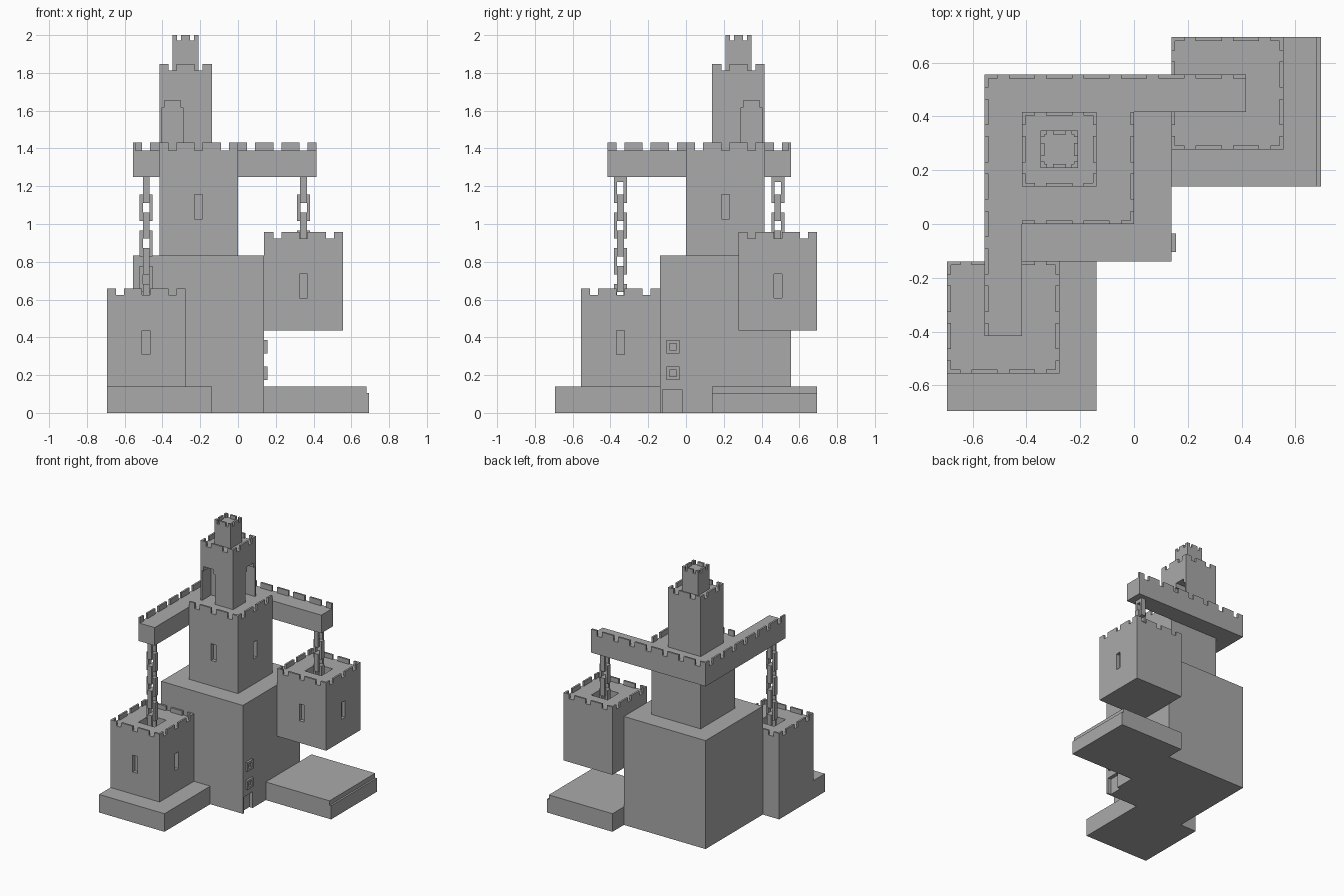
import bpy
import bmesh
from mathutils import Vector

U = 1 / 72  # one building unit; the castle is 144 units tall

if "Cube" in bpy.data.objects:
    bpy.data.objects.remove(bpy.data.objects["Cube"], do_unlink=True)

stone = bpy.data.materials.new("grey stone")
stone.use_nodes = True
GREY = (0.4, 0.4, 0.4, 1)
stone.diffuse_color = GREY
stone.node_tree.nodes["Principled BSDF"].inputs["Base Color"].default_value = GREY


def boxes(name, spans):
    """One object made of axis-aligned boxes, each a pair of corners in units."""
    bm = bmesh.new()
    for lo, hi in spans:
        lo, hi = Vector(lo) * U, Vector(hi) * U
        for v in bmesh.ops.create_cube(bm, size=1)["verts"]:
            v.co = (lo + hi) / 2 + v.co * (hi - lo)
    mesh = bpy.data.meshes.new(name)
    bm.to_mesh(mesh)
    bm.free()
    mesh.materials.append(stone)
    obj = bpy.data.objects.new(name, mesh)
    bpy.context.collection.objects.link(obj)
    return obj


def carve(obj, spans):
    """Cut box-shaped recesses out of an object."""
    for lo, hi in spans:
        cutter = boxes("cutter", [(lo, hi)])
        cutter.hide_render = True
        mod = obj.modifiers.new("recess", "BOOLEAN")
        mod.operation, mod.solver, mod.object = "DIFFERENCE", "EXACT", cutter
        bpy.context.view_layer.objects.active = obj
        bpy.ops.object.modifier_apply(modifier=mod.name)
        bpy.data.objects.remove(cutter, do_unlink=True)


def teeth(start, end, period, gap):
    """Intervals of a battlement with one gap in the middle of each period."""
    pieces, a = [], start
    for i in range(round((end - start) / period)):
        middle = start + (i + 0.5) * period
        pieces.append((a, middle - gap / 2))
        a = middle + gap / 2
    return pieces + [(a, end)]


def battlement(name, x, y, z, height, sides, period=10, gap=3):
    """Thin merlons along the chosen sides of a rectangle."""
    spans = []
    for side in sides:
        if side in ("front", "back"):
            b = y[0] if side == "front" else y[1] - 1
            spans += [((p, b, z), (q, b + 1, z + height))
                      for p, q in teeth(*x, period, gap)]
        else:
            a = x[0] if side == "right" else x[1] - 1
            spans += [((a, p, z), (a + 1, q, z + height))
                      for p, q in teeth(*y, period, gap)]
    boxes(name, spans)


ALL = ("front", "back", "left", "right")


def slit_windows(x, y, z, height):
    """Recesses for slit windows in the front and left walls."""
    cx, cy = sum(x) / 2, sum(y) / 2
    return [((cx - 1.5, y[0] - 1, z), (cx + 1.5, y[0] + 2, z + height)),
            ((x[1] - 2, cy - 1.5, z), (x[1] + 1, cy + 1.5, z + height))]


# Main block with a small door
main = boxes("main_block", [((-40, -10, 0), (10, 40, 60))])
carve(main, [((8, -9, -1), (11, -1.5, 9))])

# Framed small windows above the door
for label, z in (("lower", 12.6), ("upper", 22.7)):
    frame = boxes(label + "_window_frame", [((9, -7.5, z), (11.2, -2.5, z + 5))])
    carve(frame, [((10.1, -6.3, z + 1.2), (12, -3.7, z + 3.8))])

# Ground platforms
boxes("right_platform", [((-50, -50, 0), (-10, -10, 10))])
boxes("left_platform", [((10, 10, 0), (49, 50, 10)), ((49, 10, 0), (50, 50, 7.5))])

# Keep
keep_x, keep_y = (-30, 0), (0, 30)
keep = boxes("keep", [((-30, 0, 60), (0, 30, 100))])
carve(keep, slit_windows(keep_x, keep_y, 74, 9.3))
battlement("keep_battlement", keep_x, keep_y, 100, 3, ("front", "left"))

# Beams carrying the hanging towers
boxes("back_beam", [((-40, 30, 90), (30, 40, 100))])
boxes("side_beam", [((-40, -30, 90), (-30, 30, 100))])
battlement("back_beam_battlement", (-40, 30), (30, 40), 100, 3, ("back",))
battlement("side_beam_battlement", (-40, -30), (-30, 40), 100, 3, ("right",))

# Upper tower with two stepped-arch doorways
upper = boxes("upper_tower", [((-30, 10, 100), (-10, 30, 130.5))])
for inset, top in ((0, 116.5), (1, 119)):
    a, b = 21 + inset, 29 - inset
    carve(upper, [((-b, 9, 100), (-a, 18, top)),
                  ((-18, a, 100), (-9, b, top))])
battlement("upper_tower_battlement", (-30, -10), (10, 30), 130.5, 2.5, ALL)

# Top turret
boxes("turret", [((-25, 15, 130.5), (-15, 25, 142))])
battlement("turret_battlement", (-25, -15), (15, 25), 142, 2, ALL, 5, 1.5)


def hanging_tower(name, cx, cy, z, links):
    """Square tower with a shaft in its roof and a chain up to the beam."""
    x, y = (cx - 15, cx + 15), (cy - 15, cy + 15)
    top = z + 35
    body = boxes(name, [((x[0], y[0], z), (x[1], y[1], top))])
    carve(body, slit_windows(x, y, z + 12.2, 9.3)
          + [((cx - 5, cy - 5, top - 7), (cx + 5, cy + 5, top + 1))])
    battlement(name + "_battlement", x, y, top, 2.5, ALL)
    # Links alternate between the two upright planes
    for i in range(links):
        hi = 90 - 6.8 * i
        lo = hi - 10
        bars = [(-2.5, -1.25, lo, hi), (1.25, 2.5, lo, hi),
                (-1.25, 1.25, lo, lo + 2), (-1.25, 1.25, hi - 2, hi)]
        spans = []
        for a, b, p, q in bars:
            if i % 2:
                spans.append(((cx + a, cy - 1.3, p), (cx + b, cy + 1.3, q)))
            else:
                spans.append(((cx - 1.3, cy + a, p), (cx + 1.3, cy + b, q)))
        boxes(name + "_chain_link", spans)


hanging_tower("right_hanging_tower", -35, -25, 10, 7)
hanging_tower("left_hanging_tower", 25, 35, 31.5, 4)
